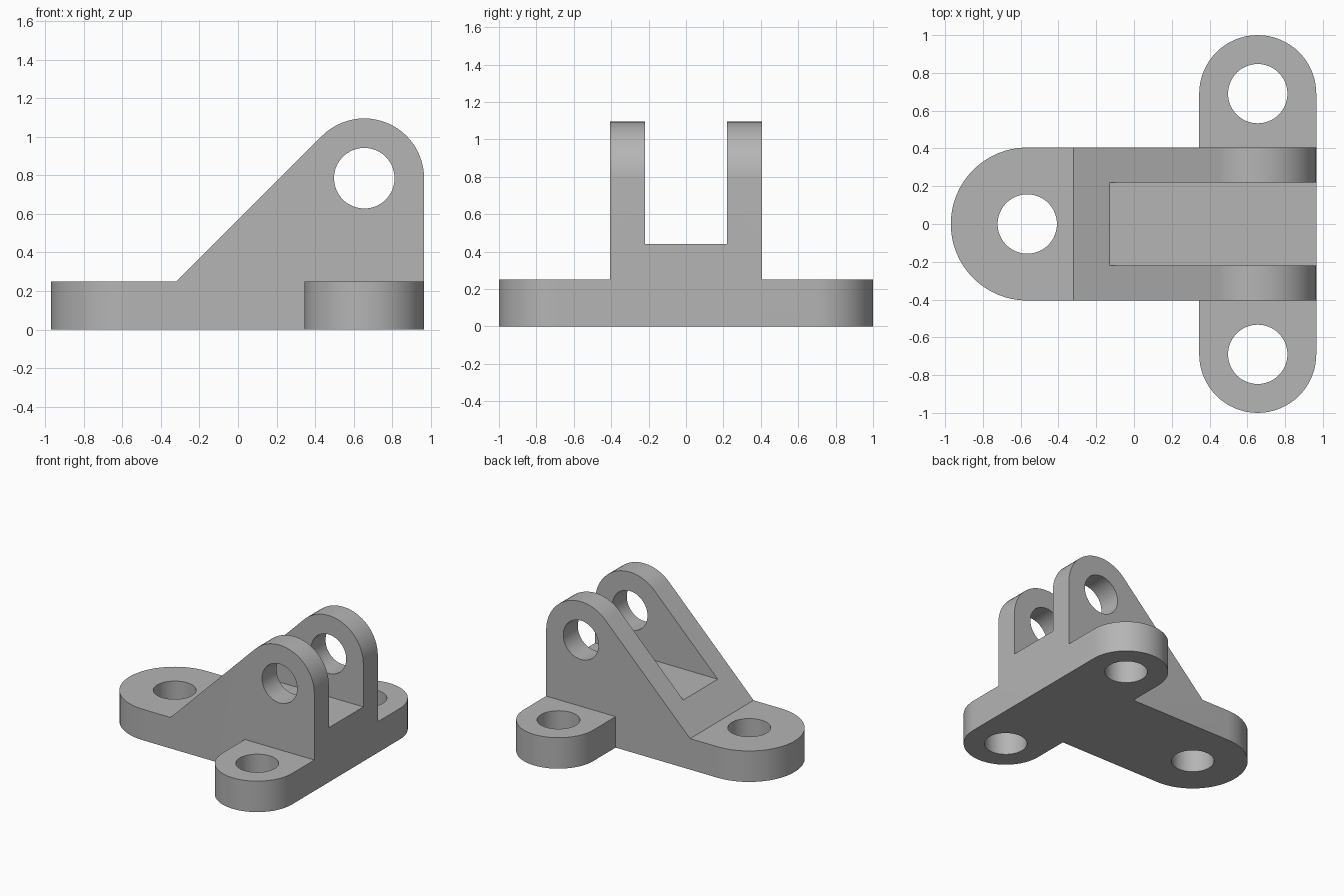
import bpy
import bmesh
from math import cos, sin, radians
from mathutils import Matrix, Vector

cube = bpy.data.objects.get("Cube")
if cube:
    bpy.data.objects.remove(cube, do_unlink=True)

# Main dimensions
PLATE_H = 0.25
HALF_W = 0.405
FOOT_X = -0.565
EAR_X, EAR_Y, EAR_R = 0.655, 0.69, 0.31
PIN_Z = 0.785
HOLE_R = 0.157
SLOT_HALF, SLOT_Z = 0.22, 0.44
BACK_X = EAR_X + EAR_R
SEGMENTS = 32

grey = bpy.data.materials.new("plain grey")
grey.use_nodes = True
colour = (0.46, 0.46, 0.46, 1)
grey.diffuse_color = colour
grey.node_tree.nodes["Principled BSDF"].inputs["Base Color"].default_value = colour


def arc(cx, cy, r, start, end):
    steps = max(2, round(abs(end - start) / 180 * SEGMENTS))
    angles = [radians(start + (end - start) * i / steps) for i in range(steps + 1)]
    return [(cx + r * cos(a), cy + r * sin(a)) for a in angles]


def prism(name, outline, low, high, upright=False):
    """Extrude an outline along z, or along y when its plane is x-z."""
    bm = bmesh.new()
    if upright:
        points = [Vector((u, low, v)) for u, v in outline]
        offset = Vector((0, high - low, 0))
    else:
        points = [Vector((u, v, low)) for u, v in outline]
        offset = Vector((0, 0, high - low))
    face = bm.faces.new([bm.verts.new(p) for p in points])
    extruded = bmesh.ops.extrude_face_region(bm, geom=[face])["geom"]
    moved = [g for g in extruded if isinstance(g, bmesh.types.BMVert)]
    bmesh.ops.translate(bm, verts=moved, vec=offset)
    bmesh.ops.recalc_face_normals(bm, faces=bm.faces)
    mesh = bpy.data.meshes.new(name)
    bm.to_mesh(mesh)
    bm.free()
    mesh.materials.append(grey)
    obj = bpy.data.objects.new(name, mesh)
    bpy.context.collection.objects.link(obj)
    return obj


def combine(target, other, operation):
    """Apply a boolean and discard the tool body."""
    mod = target.modifiers.new(operation.title(), "BOOLEAN")
    mod.operation = operation
    mod.solver = "EXACT"
    mod.object = other
    bpy.context.view_layer.objects.active = target
    bpy.ops.object.modifier_apply(modifier=mod.name)
    bpy.data.objects.remove(other, do_unlink=True)


# Base plate: rounded foot and two rounded side ears in one outline
outline = arc(FOOT_X, 0, HALF_W, 90, 270)
outline += [(EAR_X - EAR_R, -HALF_W)]
outline += arc(EAR_X, -EAR_Y, EAR_R, 180, 360)
outline += arc(EAR_X, EAR_Y, EAR_R, 0, 180)
outline += [(EAR_X - EAR_R, HALF_W)]
bracket = prism("clevis_bracket", outline, 0, PLATE_H)

# Sloped lug block with a rounded top
profile = [(-0.32, PLATE_H), (BACK_X, PLATE_H)]
profile += arc(EAR_X, PIN_Z, EAR_R, 0, 135)
combine(bracket, prism("lug_block", profile, -HALF_W, HALF_W, True), "UNION")

# Slot between the two lugs
slot = [(-0.5, SLOT_Z), (1.2, SLOT_Z), (1.2, 1.3), (-0.5, 1.3)]
combine(bracket, prism("slot_cutter", slot, -SLOT_HALF, SLOT_HALF, True), "DIFFERENCE")

# Bolt holes and cross pin hole
for x, y in ((FOOT_X, 0), (EAR_X, EAR_Y), (EAR_X, -EAR_Y)):
    hole = arc(x, y, HOLE_R, 0, 360)[:-1]
    combine(bracket, prism("bolt_cutter", hole, -0.1, PLATE_H + 0.1), "DIFFERENCE")
hole = arc(EAR_X, PIN_Z, HOLE_R, 0, 360)[:-1]
combine(bracket, prism("pin_cutter", hole, -0.6, 0.6, True), "DIFFERENCE")

# Merge coplanar faces and keep only true corners sharp
bm = bmesh.new()
bm.from_mesh(bracket.data)
bmesh.ops.remove_doubles(bm, verts=bm.verts, dist=0.0001)
bmesh.ops.dissolve_limit(bm, angle_limit=radians(1), verts=bm.verts, edges=bm.edges)
bm.to_mesh(bracket.data)
bm.free()

bpy.ops.object.select_all(action="DESELECT")
bracket.select_set(True)
bpy.context.view_layer.objects.active = bracket
bpy.ops.object.shade_smooth_by_angle(angle=radians(30))
